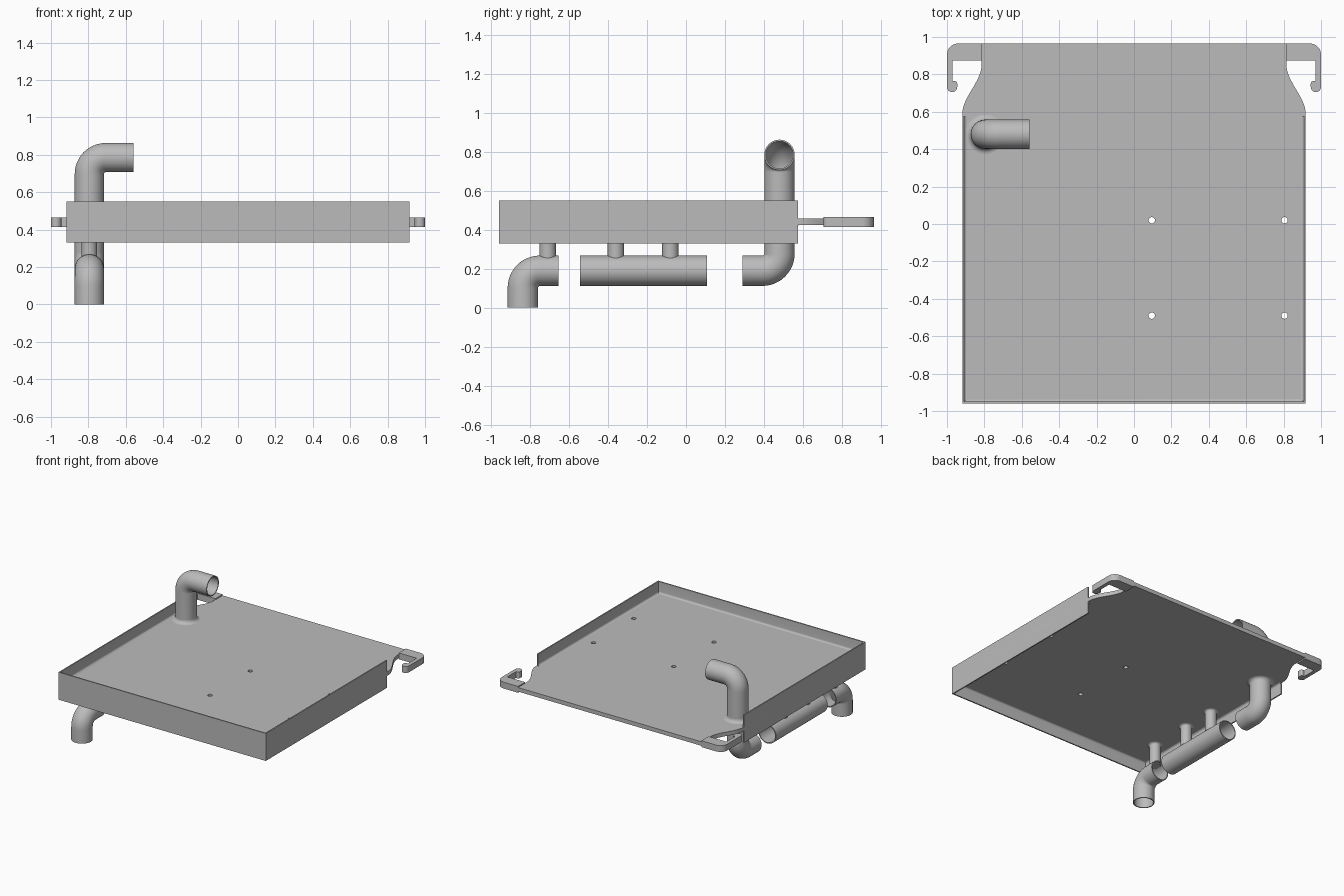
import bpy
import bmesh
from math import sin, cos, pi, radians
from mathutils import Vector

old = bpy.data.objects.get("Cube")
if old:
    bpy.data.objects.remove(old)

GREY = (0.5, 0.5, 0.5, 1)
metal = bpy.data.materials.new("plain_grey")
metal.use_nodes = True
metal.diffuse_color = GREY
metal.node_tree.nodes["Principled BSDF"].inputs["Base Color"].default_value = GREY

HALF_W, FRONT, BACK = 0.918, -0.96, 0.965
PLATE_LOW, PLATE_TOP = 0.425, 0.457
PIPE_X, PIPE_Z, RISER_Y = -0.795, 0.19, 0.48
OUTER, INNER, BEND = 0.078, 0.07, 0.088
SEGS = 40
X, Y, Z = Vector((1, 0, 0)), Vector((0, 1, 0)), Vector((0, 0, 1))


def finish(obj):
    bpy.ops.object.select_all(action="DESELECT")
    obj.select_set(True)
    bpy.context.view_layer.objects.active = obj
    if obj.type == "CURVE":
        bpy.ops.object.convert(target="MESH")
        obj = bpy.context.view_layer.objects.active
    obj.data.materials.clear()
    obj.data.materials.append(metal)
    bpy.ops.object.shade_smooth_by_angle(angle=radians(32))


def loft(name, rings, loop=False):
    """Skin a row of equal rings; loop joins the last to the first, else cap."""
    bm = bmesh.new()
    rows = [[bm.verts.new(p) for p in ring] for ring in rings]
    pairs = list(zip(rows, rows[1:])) + ([(rows[-1], rows[0])] if loop else [])
    for a, b in pairs:
        for i in range(len(a)):
            bm.faces.new((a[i - 1], a[i], b[i], b[i - 1]))
    if not loop:
        bm.faces.new(rows[0])
        bm.faces.new(rows[-1])
    bmesh.ops.recalc_face_normals(bm, faces=bm.faces)
    mesh = bpy.data.meshes.new(name)
    bm.to_mesh(mesh)
    bm.free()
    obj = bpy.data.objects.new(name, mesh)
    bpy.context.collection.objects.link(obj)
    finish(obj)


def circle(center, u, v, r, n=SEGS):
    return [center + r * (u * cos(2 * pi * i / n) + v * sin(2 * pi * i / n))
            for i in range(n)]


def sheet(name, outlines, low, top):
    """Flat plate from outlines; inner outlines become holes."""
    curve = bpy.data.curves.new(name, "CURVE")
    curve.dimensions = "2D"
    curve.fill_mode = "BOTH"
    curve.extrude = (top - low) / 2
    for pts in outlines:
        s = curve.splines.new("POLY")
        s.points.add(len(pts) - 1)
        for p, q in zip(s.points, pts):
            p.co = (q[0], q[1], 0, 1)
        s.use_cyclic_u = True
    obj = bpy.data.objects.new(name, curve)
    obj.location.z = (low + top) / 2
    bpy.context.collection.objects.link(obj)
    finish(obj)


def tube(name, stations, u):
    """Hollow pipe along (point, tangent) stations; u is square to the path."""
    def skin(r):
        return [circle(p, u, t.cross(u).normalized(), r) for p, t in stations]
    loft(name, skin(OUTER) + skin(INNER)[::-1], loop=True)


def elbow(name, corner, a, la, b, lb):
    """Pipe from corner + a*la round a bend to corner + b*lb."""
    mid = corner + (a + b) * BEND
    stations = [(corner + a * la, -a)]
    for i in range(13):
        t = pi / 2 * i / 12
        stations.append((mid - BEND * (b * cos(t) + a * sin(t)), b * sin(t) - a * cos(t)))
    stations.append((corner + b * lb, b))
    tube(name, stations, a.cross(b))


def flare(r, size, sign, steps=6):
    """Concave fillet (radius, z) from the plate face onto a round post."""
    face = PLATE_TOP if sign > 0 else PLATE_LOW
    return [(r + size * (1 - sin(pi / 2 * i / steps)),
             face + sign * size * (1 - cos(pi / 2 * i / steps)))
            for i in range(steps + 1)]


def revolve(name, x, y, profile, loop=False):
    loft(name, [circle(Vector((x, y, z)), X, Y, r) for r, z in profile], loop)


def arc(cx, cy, r, start, end, n=8):
    angles = [radians(start + (end - start) * i / n) for i in range(n + 1)]
    return [(cx + r * cos(t), cy + r * sin(t)) for t in angles]


# Base plate with a waisted back, bolt holes and the riser opening
NECK = 0.815
side = [(HALF_W, FRONT + 0.005)]
for i in range(17):
    t = i / 16
    side.append((HALF_W - (HALF_W - NECK) * t * t * (3 - 2 * t), 0.59 + 0.26 * t))
side.append((NECK, BACK))
outline = side + [(-x, y) for x, y in reversed(side)]
holes = [arc(x, y, 0.017, 0, 345, 23) for x in (0.095, 0.805) for y in (0.02, -0.49)]
holes.append(arc(PIPE_X, RISER_Y, INNER + 0.003, 0, 351, 39))
sheet("base_plate", [outline] + holes, PLATE_LOW, PLATE_TOP)

# Rim on three sides, with fillets above and below the plate
WALL, FIL = 0.01, 0.015
section = [(0, 0.33), (0, 0.55), (WALL, 0.55)]
section += arc(WALL + FIL, PLATE_TOP + FIL, FIL, 180, 270, 5)
section += arc(WALL + FIL, PLATE_LOW - FIL, FIL, 90, 180, 5)
section.append((WALL, 0.33))
corners = [(-1, 0.575, 0), (-1, FRONT, 1), (1, FRONT, 1), (1, 0.575, 0)]
loft("rim", [[Vector((s * (HALF_W - d), y + d * k, z)) for d, z in section]
             for s, y, k in corners])

# Hooks at the two back corners
hook = [(0.812, BACK)] + arc(0.94, BACK - 0.06, 0.06, 90, 0)
hook += arc(0.9725, 0.7325, 0.0275, 0, -180, 12)
hook += arc(0.957, 0.752, 0.012, 180, 90, 4)
hook += [(0.97, 0.764), (0.97, 0.875), (0.812, 0.875)]
for label, s in (("left", 1), ("right", -1)):
    sheet(label + "_hook", [[(s * x, y) for x, y in hook]], 0.415, 0.466)

# Riser pipe through the plate, with a collar on each face
mid_z = (PLATE_LOW + PLATE_TOP) / 2
elbow("upper_elbow", Vector((PIPE_X, RISER_Y, 0.785)), -Z, 0.785 - mid_z, X, 0.235)
elbow("lower_elbow", Vector((PIPE_X, RISER_Y, PIPE_Z)), Z, mid_z - PIPE_Z, -Y, 0.19)
for label, sign in (("upper", 1), ("lower", -1)):
    profile = flare(OUTER, 0.028, sign)
    ring = [(OUTER - 0.003, mid_z), (profile[0][0], mid_z)] + profile
    ring.append((OUTER - 0.003, profile[-1][1]))
    revolve(label + "_collar", PIPE_X, RISER_Y, ring, loop=True)

# Straight pipe and the front drain elbow
tube("straight_pipe", [(Vector((PIPE_X, y, PIPE_Z)), Y) for y in (-0.545, 0.108)], X)
elbow("drain_elbow", Vector((PIPE_X, -0.838, PIPE_Z)), Y, 0.183, -Z, PIPE_Z)

# Posts that hang the pipes under the plate
for label, y in (("front", -0.71), ("middle", -0.36), ("rear", -0.08)):
    revolve(label + "_post", PIPE_X, y,
            [(0.042, 0.25)] + flare(0.042, 0.018, -1)[::-1] + [(0.06, mid_z)])
